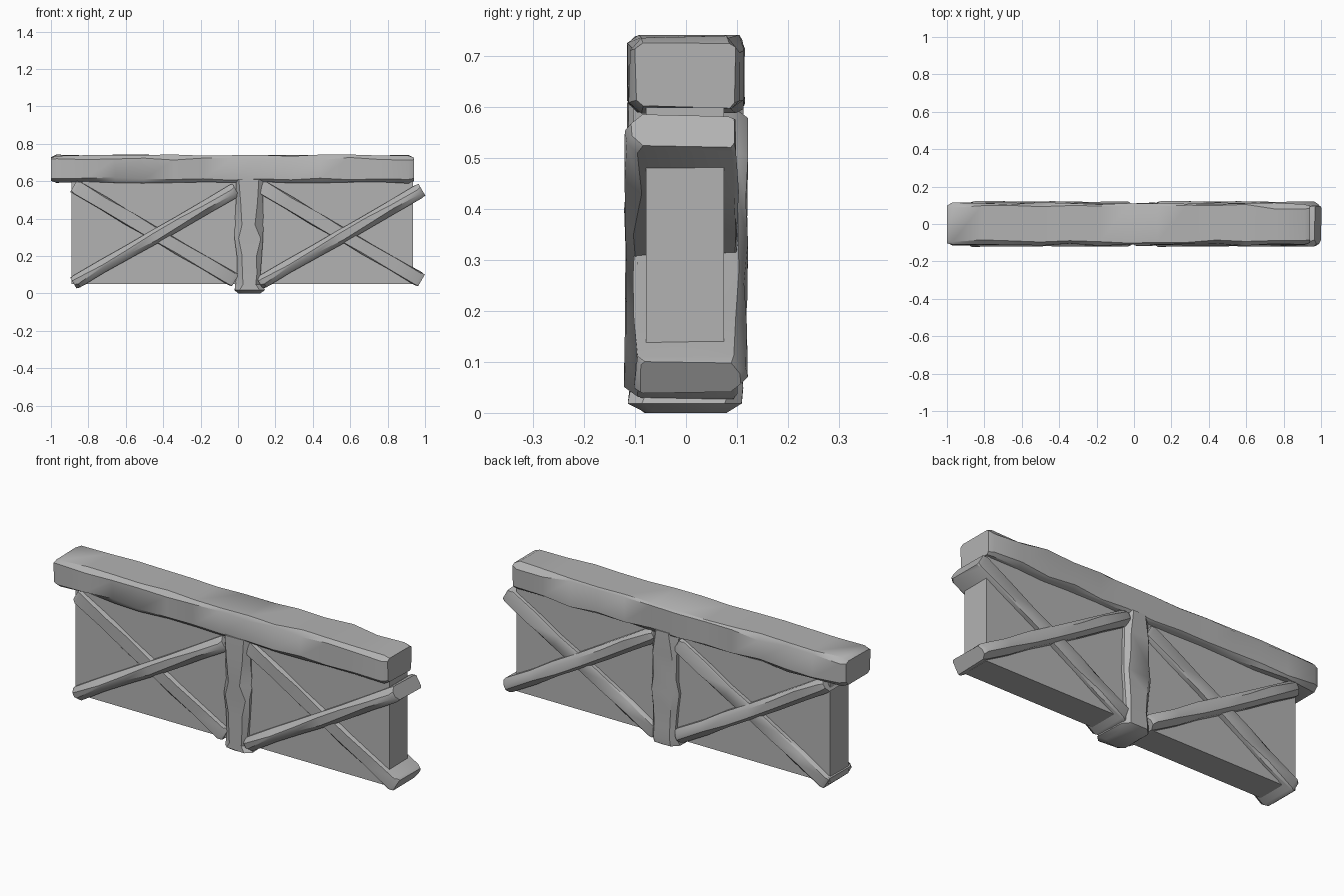
import bpy, bmesh, math, random
from mathutils import Vector

cube = bpy.data.objects.get("Cube")
if cube:
    bpy.data.objects.remove(cube)

grey = bpy.data.materials.new("weathered_grey")
grey.use_nodes = True
colour = (0.45, 0.45, 0.45, 1)
grey.diffuse_color = colour
grey.node_tree.nodes["Principled BSDF"].inputs["Base Color"].default_value = colour


def add_object(name, bm):
    bmesh.ops.recalc_face_normals(bm, faces=bm.faces)
    mesh = bpy.data.meshes.new(name)
    bm.to_mesh(mesh)
    bm.free()
    mesh.materials.append(grey)
    obj = bpy.data.objects.new(name, mesh)
    bpy.context.collection.objects.link(obj)
    return obj


# Evenly spaced stations with slightly drawn-in ends: (position, width scale, depth scale)
def stations(count, tip, end_scale):
    middle = [(tip + (1 - 2 * tip) * i / count, 1, 1) for i in range(count + 1)]
    return [(0, end_scale, end_scale)] + middle + [(1, end_scale, end_scale)]


# Rough-hewn timber: a chamfered section swept between two points in the xz plane
def timber(name, start, end, width, y_range, chamfers, rows, rough, seed):
    rng = random.Random(seed)
    a, b = Vector((start[0], 0, start[1])), Vector((end[0], 0, end[1]))
    across = (b - a).normalized().cross(Vector((0, 1, 0)))
    centre, depth = sum(y_range) / 2, (y_range[1] - y_range[0]) / 2
    bm = bmesh.new()
    rings = []
    for t, width_scale, depth_scale in rows:
        w = width / 2 * width_scale
        d = depth * depth_scale
        front, back = [c * rng.uniform(1 - rough, 1 + rough) for c in chamfers]
        section = [(-w + front, -d), (w - front, -d), (w, -d + front), (w, d - back),
                   (w - back, d), (-w + back, d), (-w, d - back), (-w, -d + front)]
        ring = []
        for v, y in section:
            v += rng.uniform(-rough, rough) * 0.012
            y += rng.uniform(-rough, rough) * 0.012
            ring.append(bm.verts.new(a.lerp(b, t) + across * v + Vector((0, centre + y, 0))))
        rings.append(ring)
    for r, s in zip(rings, rings[1:]):
        for i in range(8):
            j = (i + 1) % 8
            bm.faces.new((r[i], r[j], s[j], s[i]))
    bm.faces.new(rings[0])
    bm.faces.new(rings[-1])
    obj = add_object(name, bm)
    bpy.ops.object.select_all(action='DESELECT')
    obj.select_set(True)
    bpy.context.view_layer.objects.active = obj
    bpy.ops.object.shade_smooth_by_angle(angle=math.radians(35))
    return obj


# Flat infill panel
bm = bmesh.new()
bmesh.ops.create_cube(bm, size=1)
bmesh.ops.scale(bm, verts=bm.verts, vec=(1.825, 0.153, 0.55))
bmesh.ops.translate(bm, verts=bm.verts, vec=(0.022, -0.002, 0.325))
add_object("wall_panel", bm)

# Top rail
timber("top_rail", (-1, 0.665), (0.94, 0.665), 0.145, (-0.11, 0.11), (0.02, 0.018),
       stations(12, 0.015, 0.9), 0.5, 3)

# Centre post with a flared foot and a knot halfway up
post_rows = [(0, 0.75, 0.7), (0.03, 1.12, 0.98), (0.08, 1.0, 1), (0.17, 0.88, 1),
             (0.33, 0.94, 1), (0.48, 1.08, 1), (0.6, 1, 1), (0.8, 1, 1.03), (1, 1.02, 1)]
timber("centre_post", (0.06, 0), (0.06, 0.61), 0.145, (-0.113, 0.11), (0.03, 0.025),
       post_rows, 0.4, 8)

# Crossed braces in each bay; one is proud at the front, the other at the back
for side, shift in (("right", 0), ("left", 0.995)):
    timber(side + "_rising_brace", (-0.88 + shift, 0.055), (-0.012 + shift, 0.555), 0.075,
           (-0.118, 0.1), (0.022, 0.006), stations(6, 0.02, 0.92), 0.35, 11)
    timber(side + "_falling_brace", (-0.878 + shift, 0.575), (-0.015 + shift, 0.068), 0.075,
           (-0.1, 0.118), (0.006, 0.022), stations(6, 0.02, 0.92), 0.35, 12)
